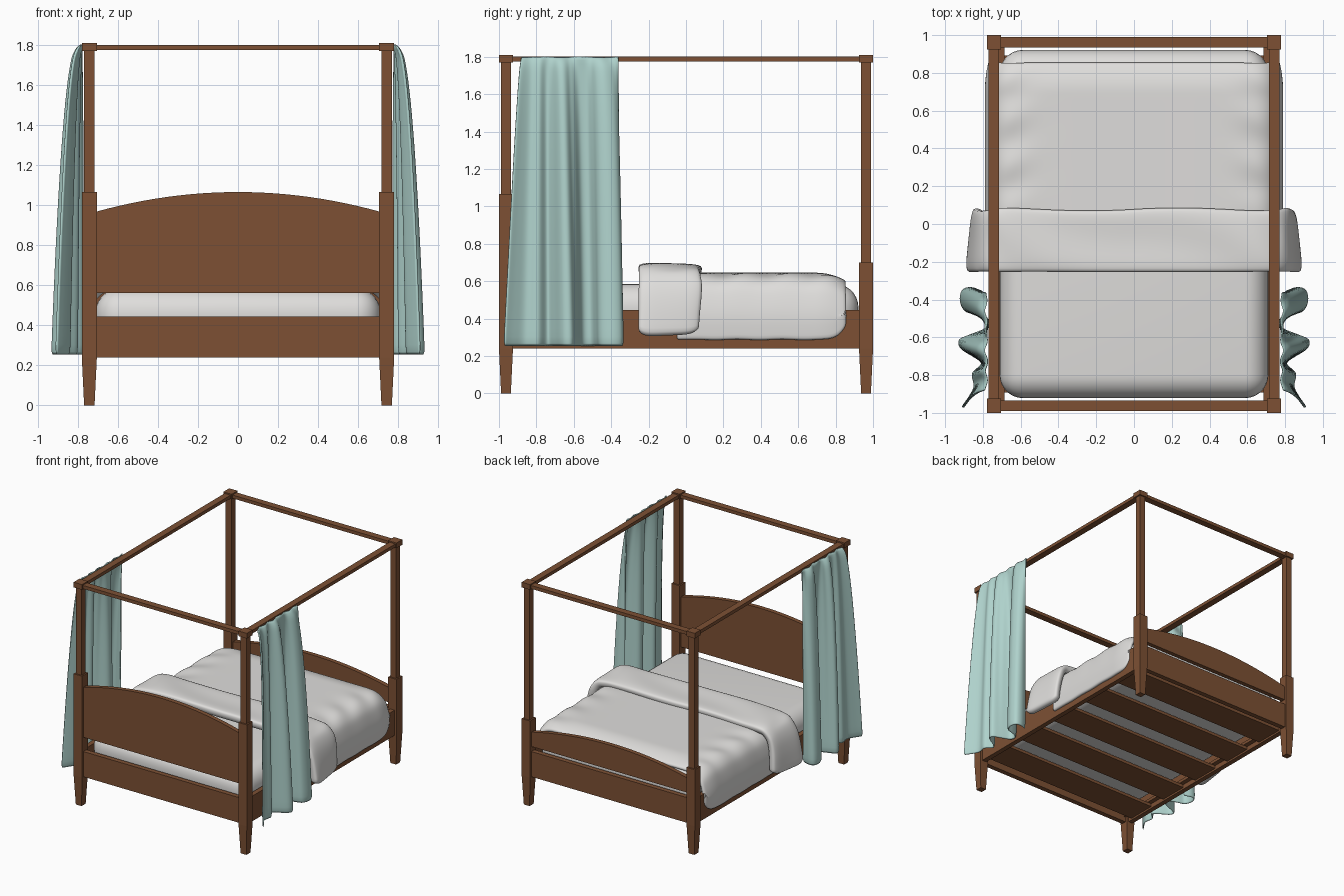
import bpy, bmesh, math

if "Cube" in bpy.data.objects:
    bpy.data.objects.remove(bpy.data.objects["Cube"])


def material(name, rgb):
    m = bpy.data.materials.new(name)
    m.diffuse_color = (*rgb, 1)
    m.use_nodes = True
    m.node_tree.nodes["Principled BSDF"].inputs["Base Color"].default_value = m.diffuse_color
    return m


WOOD = material("brown wood", (0.205, 0.081, 0.034))
LINEN = material("pale linen", (0.74, 0.73, 0.715))
TEAL = material("pale teal cloth", (0.43, 0.645, 0.605))
PX, PY = 0.742, 0.9625          # post centres


def finish(name, bm, mat):
    bmesh.ops.recalc_face_normals(bm, faces=bm.faces)
    me = bpy.data.meshes.new(name)
    bm.to_mesh(me)
    bm.free()
    me.materials.append(mat)
    ob = bpy.data.objects.new(name, me)
    bpy.context.collection.objects.link(ob)
    return ob


def box(name, x0, x1, y0, y1, z0, z1, mat=WOOD):
    bm = bmesh.new()
    bmesh.ops.create_cube(bm, size=1)
    for v in bm.verts:
        v.co.x = x0 if v.co.x < 0 else x1
        v.co.y = y0 if v.co.y < 0 else y1
        v.co.z = z0 if v.co.z < 0 else z1
    return finish(name, bm, mat)


def post(name, cx, cy, block_top):
    """Square post lofted through (height, half width) sections."""
    sections = [(0, .026), (.24, .0375), (block_top, .0375), (block_top, .026),
                (1.768, .026), (1.768, .0375), (1.81, .0375)]
    bm = bmesh.new()
    rings = [[bm.verts.new((cx + h * a, cy + h * b, z))
              for a, b in ((-1, -1), (1, -1), (1, 1), (-1, 1))] for z, h in sections]
    for r, s in zip(rings, rings[1:]):
        for i in range(4):
            bm.faces.new((r[i], r[(i + 1) % 4], s[(i + 1) % 4], s[i]))
    bm.faces.new(rings[0])
    bm.faces.new(rings[-1])
    return finish(name, bm, WOOD)


def arched_board(name, y, bottom, end_z, mid_z, half=0.715, n=24):
    bm = bmesh.new()
    pts = [(-half, bottom), (half, bottom)]
    for i in range(n + 1):
        t = 1 - 2 * i / n
        pts.append((half * t, end_z + (mid_z - end_z) * (1 - t * t)))
    face = bm.faces.new([bm.verts.new((x, y - .018, z)) for x, z in pts])
    ext = bmesh.ops.extrude_face_region(bm, geom=[face])
    for g in ext["geom"]:
        if isinstance(g, bmesh.types.BMVert):
            g.co.y += .036
    return finish(name, bm, WOOD)


def spline(pts, u):
    """Catmull-Rom point at u in 0..1 through 2D points."""
    n = len(pts) - 1
    i = min(int(u * n), n - 1)
    t = u * n - i
    p = [pts[max(0, min(n, i + k))] for k in (-1, 0, 1, 2)]
    return [.5 * (2 * b + (c - a) * t + (2 * a - 5 * b + 4 * c - d) * t * t
                  + (3 * b - a - 3 * c + d) * t ** 3) for a, b, c, d in zip(*p)]


def sheet(name, fn, nu, nv, thick, mat, mirror=False):
    """Cloth from a surface function, thickened and rounded."""
    bm = bmesh.new()
    g = [[bm.verts.new(fn(i / nu, j / nv)) for i in range(nu + 1)] for j in range(nv + 1)]
    for j in range(nv):
        for i in range(nu):
            bm.faces.new((g[j][i], g[j][i + 1], g[j + 1][i + 1], g[j + 1][i]))
    me = bpy.data.meshes.new(name)
    bm.to_mesh(me)
    bm.free()
    me.materials.append(mat)
    me.shade_smooth()
    ob = bpy.data.objects.new(name, me)
    bpy.context.collection.objects.link(ob)
    s = ob.modifiers.new("thickness", 'SOLIDIFY')
    s.thickness, s.offset = thick, -1
    sub = ob.modifiers.new("round", 'SUBSURF')
    sub.levels = sub.render_levels = 1
    if mirror:
        ob.modifiers.new("mirror", 'MIRROR')
    return ob


# Posts, side rails and canopy side rails
for sx, side in ((-1, "left"), (1, "right")):
    post("head_post_" + side, sx * PX, -PY, 1.065)
    post("foot_post_" + side, sx * PX, PY, 0.70)
    box("side_rail_" + side, sx * PX - .02, sx * PX + .02, -.93, .93, .24, .445)
    box("canopy_side_rail_" + side, sx * PX - .027, sx * PX + .027, -.94, .94, 1.773, 1.80)
    box("slat_ledger_" + side, sx * .705 - .02, sx * .705 + .02, -.94, .94, .28, .305)

# End rails and canopy end rails
for sy, end in ((-1, "head"), (1, "foot")):
    box(end + "_rail", -.715, .715, sy * PY - .02, sy * PY + .02, .24, .445)
    box("canopy_rail_" + end, -.72, .72, sy * PY - .027, sy * PY + .027, 1.773, 1.80)

# Arched boards
arched_board("headboard", -PY, .56, .965, 1.065)
arched_board("footboard", PY, .485, .60, .685)

# Slats across the frame
for i in range(5):
    c = (i - 2) * .386
    box(f"slat_{i + 1}", -.725, .725, max(c - .12, -.945), min(c + .12, .945), .255, .28)

# Mattress
mattress = box("mattress", -.712, .712, -.922, .922, .305, .585, LINEN)
bev = mattress.modifiers.new("round", 'BEVEL')
bev.width, bev.segments = .125, 7
mattress.data.shade_smooth()

# Blanket: a draped profile swept along the bed, with creases near the edges
BLANKET = [(0, .645), (.2, .645), (.4, .645), (.57, .642), (.68, .628), (.745, .58),
           (.775, .50), (.79, .40), (.785, .285)]


def blanket(u, v):
    w = 2 * u - 1
    x, z = spline(BLANKET, abs(w))
    y = -.05 + .91 * v
    end = max(0, (v - .82) / .18)
    drop = max(0, (abs(x) - .5) / .3)
    crease = .007 * math.sin(26 * y + 9 * abs(x)) * math.exp(-((abs(x) - .66) / .11) ** 2)
    if z < .4:
        z += .08 * end ** 4
    else:
        z -= .045 * end ** 2 * min(1, (z - .4) / .2)
    x -= .02 * end ** 2 * min(1, drop)
    return (math.copysign(x, w), y, z + crease * min(1, 4 * v))


sheet("blanket", blanket, 56, 40, .03, LINEN)

# Turned-down fold: thicker and flaring toward the head end
FOLD = [(0, .69), (.25, .692), (.5, .695), (.68, .692), (.78, .66), (.83, .58),
        (.853, .46), (.86, .305)]


def fold(u, v):
    w = 2 * u - 1
    x, z = spline(FOLD, abs(w))
    y = -.26 + .345 * v
    x += .04 * (1 - v) * max(0, (.65 - z) / .35)
    z += .02 * v * max(0, (.5 - z) / .2) - .008 * v
    z += .005 * math.sin(14 * x * w + 16 * y) * (z > .66)
    y += .008 * math.sin(11 * w) * v
    edge = abs(2 * v - 1) ** 6
    low = min(1, max(0, (.42 - z) / .11))
    return (math.copysign(x - .015 * edge * (x > .7), w), y,
            z + .03 * edge * low - .012 * edge * (z > .6))


sheet("blanket_fold", fold, 44, 14, .06, LINEN)

# Curtains: wavy hem gathered to a nearly flat top edge, as (y, x) points
HEM = [(-.97, .915), (-.92, .88), (-.86, .85), (-.79, .86), (-.74, .81), (-.705, .85),
       (-.66, .92), (-.61, .928), (-.58, .86), (-.55, .79), (-.505, .785), (-.48, .84),
       (-.46, .90), (-.40, .925), (-.345, .91), (-.333, .86), (-.355, .80)]


def curtain(u, v):
    t = 1 - v ** .8
    hy, hx = spline(HEM, u)
    ty, tx = -.88 + .52 * u, .788 + .006 * math.cos(20 * math.pi * u / 2)
    f = t ** .42
    g = min(1, .25 * f + .75 * t) if u < .5 else f
    return (tx + (hx - tx) * f, ty + (hy - ty) * g, 1.803 - 1.553 * t)


sheet("curtains", curtain, 64, 30, .014, TEAL, mirror=True)
